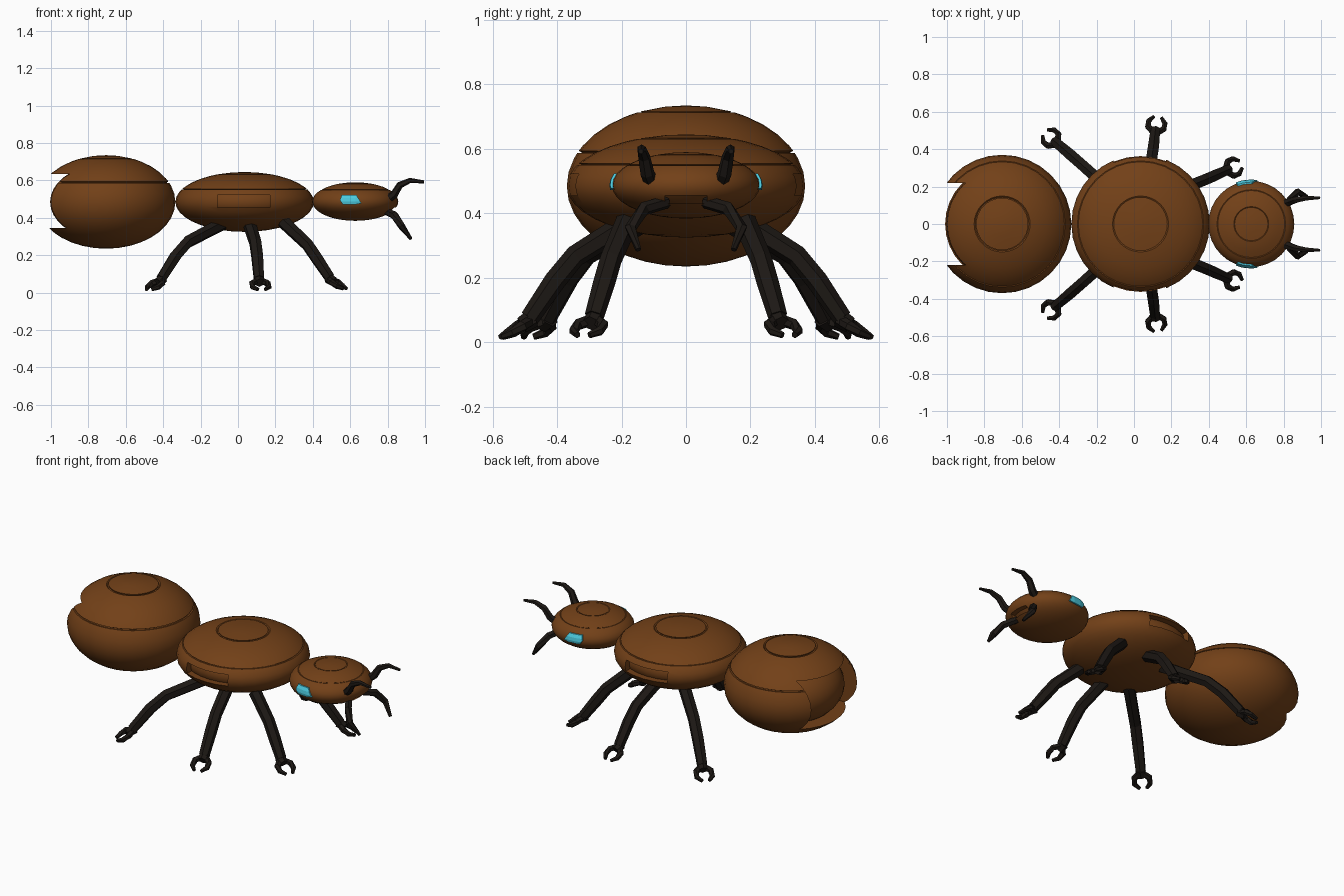
import bpy, bmesh
from math import sin, cos, pi, radians
from mathutils import Vector

if "Cube" in bpy.data.objects:
    bpy.data.objects.remove(bpy.data.objects["Cube"])


def material(name, color):
    m = bpy.data.materials.new(name)
    m.diffuse_color = (*color, 1)
    m.use_nodes = True
    m.node_tree.nodes["Principled BSDF"].inputs["Base Color"].default_value = m.diffuse_color
    return m


BROWN = material("brown shell", (0.17, 0.052, 0.009))
DARK = material("dark limbs", (0.012, 0.009, 0.007))
CYAN = material("cyan eye", (0.07, 0.58, 0.72))


def finish(bm, name, mat):
    bmesh.ops.recalc_face_normals(bm, faces=bm.faces)
    me = bpy.data.meshes.new(name)
    bm.to_mesh(me)
    bm.free()
    ob = bpy.data.objects.new(name, me)
    bpy.context.collection.objects.link(ob)
    if mat:
        me.materials.append(mat)
    return ob


def pod(name, center, rx, rz, grooves=(), scale=1.0, mat=BROWN, seg=32):
    """Flattened sphere, with thin panel grooves at the given latitudes."""
    prof = [(a, 1.0) for a in range(-80, 81, 10)
            if all(abs(a - g) > 3 for g in grooves)]
    for g in grooves:
        prof += [(g - .9, 1.0), (g - .5, .97), (g + .5, .97), (g + .9, 1.0)]
    prof.sort()
    bm = bmesh.new()
    c = Vector(center)

    def point(a, k, t):
        r = rx * k * scale * cos(radians(a))
        return c + Vector((r * cos(t), r * sin(t), rz * k * scale * sin(radians(a))))

    rings = [[bm.verts.new(point(a, k, 2 * pi * i / seg)) for i in range(seg)]
             for a, k in prof]
    poles = [bm.verts.new(c + Vector((0, 0, s * rz * scale))) for s in (-1, 1)]
    for i in range(seg):
        j = (i + 1) % seg
        for lo, hi in zip(rings, rings[1:]):
            bm.faces.new((lo[i], lo[j], hi[j], hi[i]))
        bm.faces.new((poles[0], rings[0][j], rings[0][i]))
        bm.faces.new((poles[1], rings[-1][i], rings[-1][j]))
    return finish(bm, name, mat)


def box(lo, hi):
    bm = bmesh.new()
    bmesh.ops.create_cube(bm, size=1)
    for v in bm.verts:
        v.co = [l + (p + .5) * (h - l) for l, h, p in zip(lo, hi, v.co)]
    return finish(bm, "cutter", None)


def boolean(ob, other, op="DIFFERENCE"):
    """Apply a boolean and remove the helper."""
    m = ob.modifiers.new("bool", "BOOLEAN")
    m.operation, m.solver, m.object = op, "EXACT", other
    bpy.context.view_layer.objects.active = ob
    bpy.ops.object.modifier_apply(modifier=m.name)
    bpy.data.objects.remove(other)


def recess(ob, lo, hi, center, rx, rz, depth):
    """Sink a curved panel into a pod."""
    cut = box(lo, hi)
    boolean(cut, pod("core", center, rx, rz, scale=depth, mat=None))
    boolean(ob, cut)


def smooth(ob, angle=30):
    bpy.ops.object.select_all(action="DESELECT")
    ob.select_set(True)
    bpy.context.view_layer.objects.active = ob
    bpy.ops.object.shade_smooth_by_angle(angle=radians(angle))


def mirror(ob):
    m = ob.modifiers.new("mirror", "MIRROR")
    m.use_axis = (False, True, False)
    m.use_clip = False


def sweep(bm, pts, radii, sides=6):
    """Faceted tube along points, capped at both ends."""
    pts = [Vector(p) for p in pts]
    rings = []
    for n, (p, r) in enumerate(zip(pts, radii)):
        t = (pts[min(n + 1, len(pts) - 1)] - pts[max(n - 1, 0)]).normalized()
        u = t.cross(Vector((0, 0, 1))).normalized()
        w = u.cross(t)
        rings.append([bm.verts.new(p + r * (u * cos(a) + w * sin(a)))
                      for a in (2 * pi * (i + .5) / sides for i in range(sides))])
    for a, b in zip(rings, rings[1:]):
        for i in range(sides):
            j = (i + 1) % sides
            bm.faces.new((a[i], a[j], b[j], b[i]))
    bm.faces.new(rings[0])
    bm.faces.new(rings[-1])


# Abdomen with sunken rear panel
c = (-.705, 0, .485)
abdomen = pod("abdomen", c, .37, .25, (25, 67))
recess(abdomen, (-1.2, -.22, .345), (-.8, .22, .635), c, .37, .25, .81)
smooth(abdomen)

# Thorax with a slot on each side
c = (.035, 0, .485)
thorax = pod("thorax", c, .37, .16, (25, 67))
for y0, y1 in ((-.5, -.25), (.25, .5)):
    recess(thorax, (-.11, y0, .455), (.17, y1, .522), c, .37, .16, .9)
smooth(thorax)

# Head with mouth slot
c = (.627, 0, .487)
head = pod("head", c, .23, .103, (38, 67))
recess(head, (.76, -.065, .43), (.95, .065, .455), c, .23, .103, .88)
smooth(head)

# Eyes: curved patches just proud of the head
bm = bmesh.new()
outline = [(.545, .495), (.56, .472), (.63, .472), (.66, .478), (.632, .523), (.555, .523)]
face = bm.faces.new([bm.verts.new((x, -.3, z)) for x, z in outline])
ext = bmesh.ops.extrude_face_region(bm, geom=[face])
bmesh.ops.translate(bm, vec=(0, .11, 0),
                    verts=[v for v in ext["geom"] if isinstance(v, bmesh.types.BMVert)])
eyes = finish(bm, "eyes", CYAN)
boolean(eyes, pod("eye core", c, .23, .103, scale=1.035, mat=CYAN), "INTERSECT")
mirror(eyes)

# Legs: hip, knee, wrist, then a two-pronged claw
legs = {
    "rear_legs": ((-.08, .14, .37), (-.31, .345, .235), (-.41, .43, .075)),
    "middle_legs": ((.06, .18, .37), (.10, .38, .23), (.112, .485, .075)),
    "front_legs": ((.24, .18, .38), (.40, .245, .215), (.49, .285, .08)),
}
for name, (hip, knee, wrist) in legs.items():
    bm = bmesh.new()
    hip, knee, wrist = map(Vector, (hip, knee, wrist))
    bend = (knee - hip) * .82 + hip + Vector((0, 0, .012))
    low = knee.lerp(wrist, .25)
    sweep(bm, [hip, bend, low, wrist], [.036, .034, .034, .030])
    out = wrist - hip
    out.z = 0
    out.normalize()
    side = Vector((-out.y, out.x, 0))
    down = Vector((0, 0, -1))
    sweep(bm, [wrist - out * .01, wrist + out * .025 + down * .022], [.030, .026])
    for s in (-1, 1):
        path = [(0.005, .012, .012), (.03, .042, .025), (.06, .044, .045), (.088, .02, .058)]
        sweep(bm, [wrist + out * f + side * w * s + down * d for f, w, d in path],
              [.018, .018, .015, .010])
    mirror(finish(bm, name, DARK))

# Antennae
bm = bmesh.new()
sweep(bm, [(.79, .105, .49), (.835, .12, .525), (.865, .13, .575), (.92, .138, .600), (.995, .14, .592)],
      [.022, .022, .019, .014, .008])
mirror(finish(bm, "antennae", DARK))

# Mandibles
bm = bmesh.new()
sweep(bm, [(.79, .06, .435), (.835, .13, .415), (.875, .172, .355), (.925, .148, .287)],
      [.020, .022, .019, .009])
mirror(finish(bm, "mandibles", DARK))
